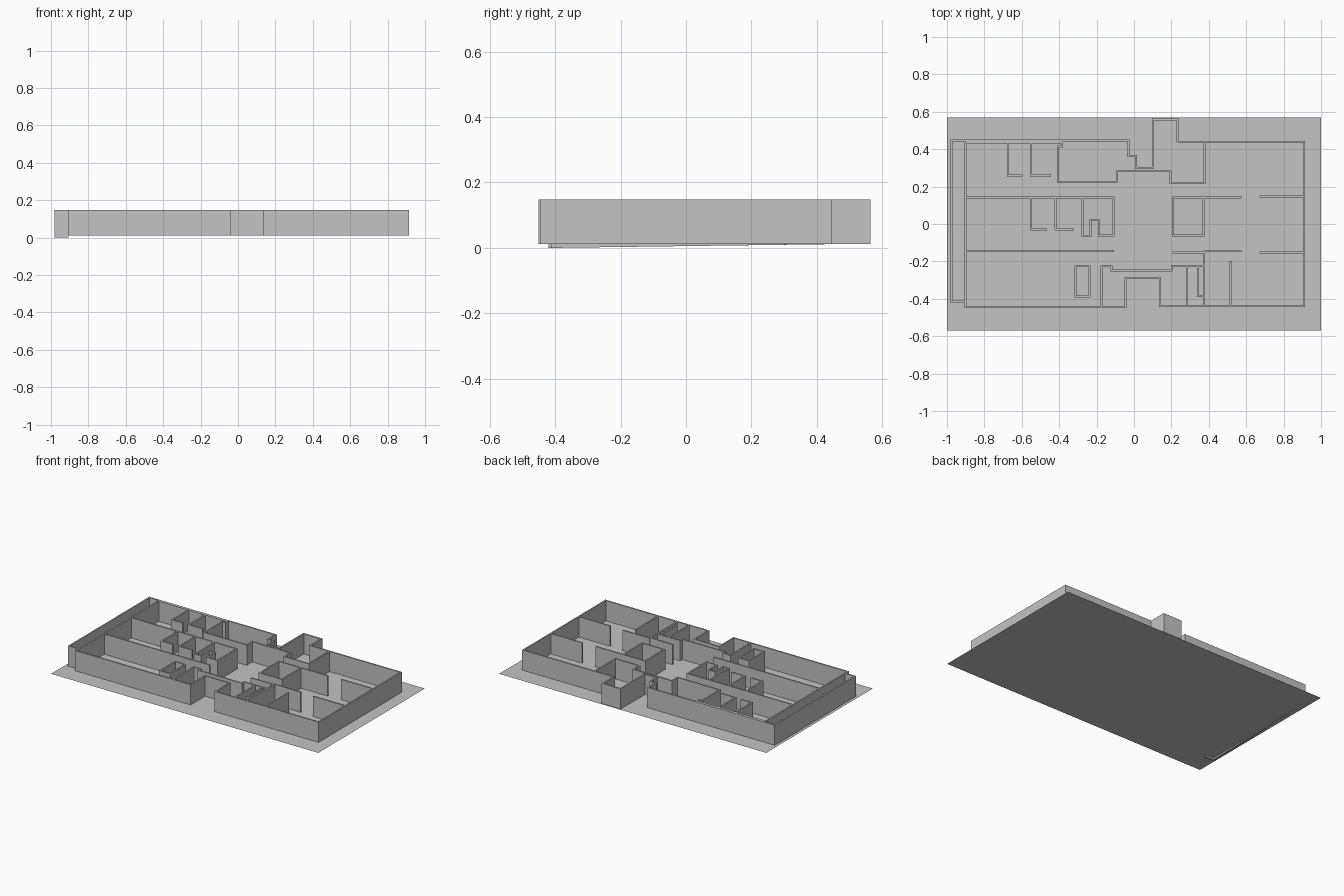
import bpy, bmesh
from mathutils import Vector

cube = bpy.data.objects.get("Cube")
if cube:
    bpy.data.objects.remove(cube)

FLOOR, BASE, TOP, HALF = 0.011, 0.0115, 0.148, 0.005

grey = bpy.data.materials.new("plain_grey")
grey.use_nodes = True
grey.diffuse_color = (0.55, 0.55, 0.55, 1)
grey.node_tree.nodes["Principled BSDF"].inputs["Base Color"].default_value = (0.55, 0.55, 0.55, 1)


def finish(name, bm):
    mesh = bpy.data.meshes.new(name)
    bm.to_mesh(mesh)
    bm.free()
    mesh.materials.append(grey)
    obj = bpy.data.objects.new(name, mesh)
    bpy.context.collection.objects.link(obj)
    return obj


def wall(name, points, closed=False, base=lambda p: BASE):
    """Thin upright wall with mitred corners along a plan path."""
    pts = [Vector(p) for p in points]
    n = len(pts)
    bm = bmesh.new()
    rings = []
    for i, p in enumerate(pts):
        before = (p - pts[i - 1]).normalized() if i or closed else None
        after = (pts[(i + 1) % n] - p).normalized() if i < n - 1 or closed else None
        a, b = before or after, after or before
        na, nb = Vector((-a.y, a.x)), Vector((-b.y, b.x))
        off = (na + nb) * HALF / (1 + na.dot(nb))
        l, r, z = p + off, p - off, base(p)
        rings.append([bm.verts.new((*q, h)) for q, h in
                      ((l, z), (r, z), (r, TOP), (l, TOP))])
    for i in range(n if closed else n - 1):
        s, t = rings[i], rings[(i + 1) % n]
        for k in range(4):
            m = (k + 1) % 4
            bm.faces.new((s[k], s[m], t[m], t[k]))
    if not closed:
        bm.faces.new(rings[0])
        bm.faces.new(rings[-1])
    bmesh.ops.recalc_face_normals(bm, faces=bm.faces)
    return finish(name, bm)


# Ground sheet
bm = bmesh.new()
bm.faces.new([bm.verts.new((x, y, FLOOR)) for x, y in
              ((-1, -.57), (1, -.57), (1, .57), (-1, .57))])
finish("floor", bm)

# Outer shell, with the entrance recess and the rear bay
wall("outer_wall", [
    (-.9, .436), (-.9, -.445), (-.045, -.445), (-.045, -.29), (.14, -.29),
    (.14, -.44), (.91, -.44), (.91, .44), (.232, .44), (.232, .558),
    (.1, .558), (.1, .3), (.012, .3), (.012, .364), (-.03, .364),
    (-.03, .446), (-.38, .446)])

# Second skin on the right-hand end, its foot dipping towards the front
wall("end_wall", [(-.38, .446), (-.975, .446), (-.975, -.415), (-.905, -.415)],
     base=lambda p: 0.0115 * (p.y + .415) / .861)

# Rear rooms
wall("rear_room_wall", [
    (-.9, .436), (-.385, .436), (-.385, .415), (-.408, .415), (-.408, .223),
    (-.092, .223), (-.092, .282), (.195, .282), (.195, .218), (.376, .218), (.376, .435)])
for i, (x, end) in enumerate(((-.675, -.595), (-.55, -.445))):
    wall(f"rear_partition_{i + 1}", [(x, .431), (x, .26), (end, .26)])

# Middle rooms along the corridor
wall("corridor_wall_rear", [(-.895, .142), (-.275, .142)])
wall("core_room_wall", [
    (-.275, .142), (-.11, .142), (-.11, -.062), (-.188, -.062), (-.188, .023),
    (-.232, .023), (-.232, -.065), (-.275, -.065), (-.275, .137)])
for i, (x, end) in enumerate(((-.55, -.465), (-.42, -.32))):
    wall(f"middle_partition_{i + 1}", [(x, .137), (x, -.03), (end, -.03)])
wall("middle_box_room", [(.207, .142), (.207, -.062), (.372, -.062), (.372, .142)], closed=True)
wall("corridor_wall_side", [(.377, .142), (.575, .142)])
wall("corridor_wall_front", [(-.895, -.146), (-.108, -.146)])
wall("side_wall_front", [(.205, -.152), (.376, -.152), (.376, -.146), (.575, -.146)])
for part, y in (("rear", .147), ("front", -.152)):
    wall(f"end_stub_{part}", [(.672, y), (.905, y)])

# Front rooms
wall("front_box_room", [(-.313, -.226), (-.313, -.387), (-.238, -.387), (-.238, -.226)], closed=True)
wall("lobby_wall", [
    (-.173, -.44), (-.173, -.226), (-.12, -.226), (-.12, -.248), (.202, -.248),
    (.202, -.224), (.37, -.224)])
wall("front_partition_1", [(.285, -.229), (.285, -.435)])
wall("front_closet", [(.342, -.229), (.342, -.386), (.368, -.386)])
wall("front_partition_2", [(.373, -.157), (.373, -.435)])
wall("front_partition_3", [(.515, -.197), (.515, -.435)])
